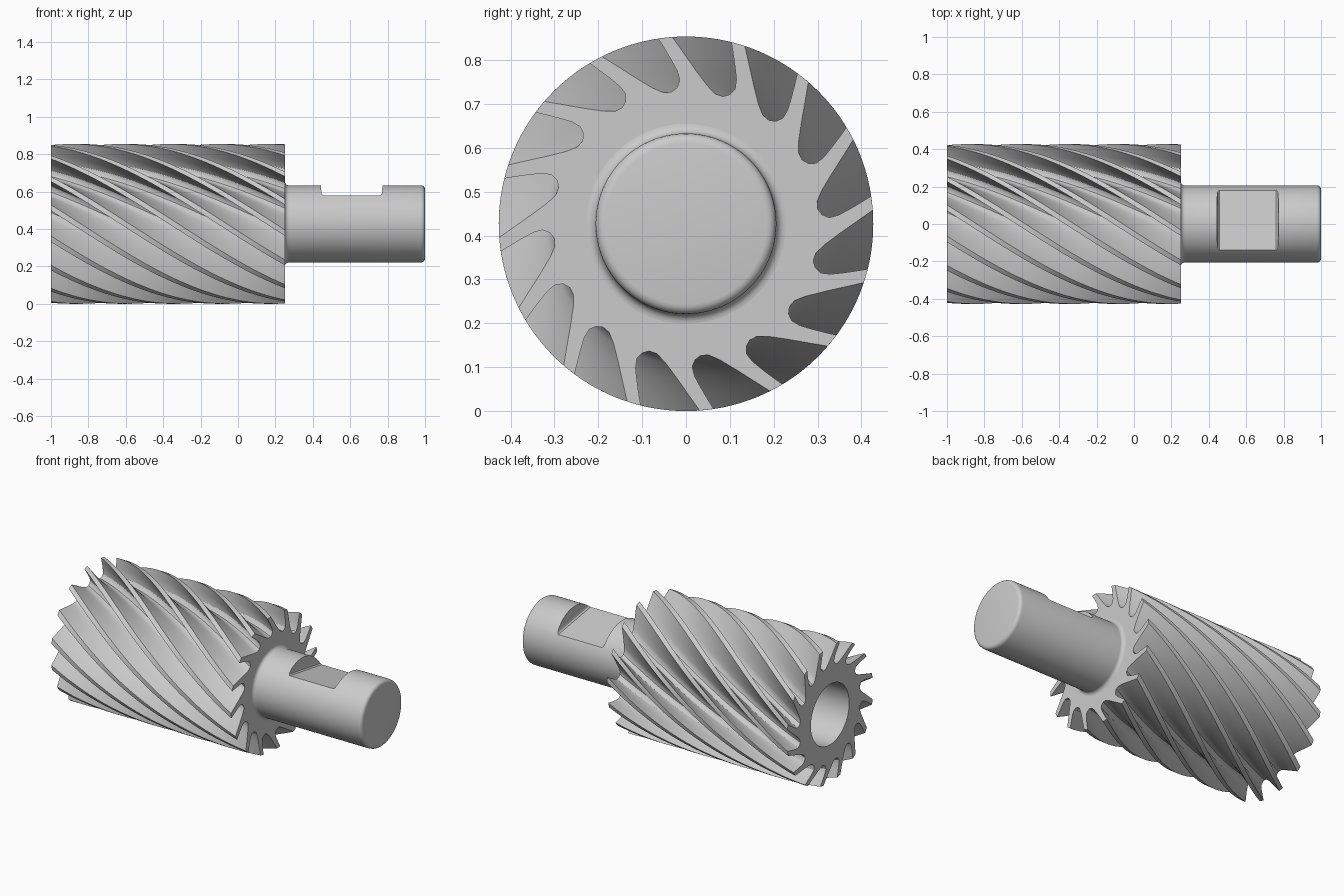
import bpy, bmesh
from math import sin, cos, pi, radians, atan2, hypot

if "Cube" in bpy.data.objects:
    bpy.data.objects.remove(bpy.data.objects["Cube"])

R, ZC = 0.427, 0.427            # cutter radius and axis height
X0, X1 = -1.0, 0.25             # toothed length
TEETH, STEPS = 16, 60
TWIST = radians(108) / (X1 - X0)


def loft(name, rings):
    """Skin closed rings of equal length and cap both ends."""
    bm = bmesh.new()
    vs = [[bm.verts.new(p) for p in r] for r in rings]
    n = len(vs[0])
    for a, b in zip(vs, vs[1:]):
        for i in range(n):
            j = (i + 1) % n
            bm.faces.new((a[i], a[j], b[j], b[i]))
    bm.faces.new(vs[0][::-1])
    bm.faces.new(vs[-1])
    bmesh.ops.recalc_face_normals(bm, faces=bm.faces[:])
    me = bpy.data.meshes.new(name)
    bm.to_mesh(me)
    bm.free()
    ob = bpy.data.objects.new(name, me)
    bpy.context.collection.objects.link(ob)
    return ob


def polar(x, r, a):
    return (x, r * cos(a), ZC + r * sin(a))


def lathe(name, profile, n=96):
    return loft(name, [[polar(x, r, 2 * pi * i / n) for i in range(n)] for x, r in profile])


def cut(ob, cutter):
    m = ob.modifiers.new("cut", 'BOOLEAN')
    m.operation, m.solver, m.object = 'DIFFERENCE', 'EXACT', cutter
    bpy.context.view_layer.objects.active = ob
    bpy.ops.object.modifier_apply(modifier=m.name)
    bpy.data.objects.remove(cutter)


def smooth(ob):
    bpy.ops.object.select_all(action='DESELECT')
    ob.select_set(True)
    bpy.context.view_layer.objects.active = ob
    bpy.ops.object.shade_smooth_by_angle(angle=radians(32))


# One gullet in (y, z) about the axis: leaning face, round root, back of the next tooth
gullet = [(0.251, 0.330), (0.244, 0.288), (0.237, 0.253), (0.189, 0.232)]
gullet = [(0.134, 0.405), (0.144, 0.362), (0.154, 0.317), (0.165, 0.273), (0.175, 0.248),
          (0.189, 0.236), (0.205, 0.234), (0.221, 0.241), (0.232, 0.260), (0.240, 0.287),
          (0.247, 0.314), (0.253, 0.342)]
unit = [(atan2(z, y), hypot(y, z)) for y, z in gullet][::-1]
unit[0], unit[-1] = (unit[0][0], R), (unit[-1][0], R)
unit.append((unit[-1][0] + radians(2.1), R))      # middle of the land

pitch = 2 * pi / TEETH
rings = []
for s in range(STEPS + 1):
    x = X0 + (X1 - X0) * s / STEPS
    rings.append([polar(x, r, a + k * pitch + TWIST * (x - X1))
                  for k in range(TEETH) for a, r in unit])
body = loft("fluted_cutter_body", rings)

# Blind bore in the far end
cut(body, lathe("bore_tool", [(X0 - 0.1, 0.19), (-0.15, 0.19)]))
smooth(body)

# Shank with root fillet and eased end
F, SR = 0.022, 0.206
fillet = [(X1 + F - F * cos(t * pi / 12), SR + F - F * sin(t * pi / 12)) for t in range(7)]
end = [(1 - F + F * sin(t * pi / 8), SR - F + F * cos(t * pi / 8)) for t in range(5)]
shank = lathe("shank", [(X1 - 0.01, SR + F)] + fillet + end)

# Clamping flat: slightly turned about the axis, with rounded corners
tilt, d = radians(-9.2), 0.127
slot = [(0.440, 0.25), (0.446, d + 0.02), (0.449, d + 0.007), (0.457, d),
        (0.760, d), (0.767, d + 0.007), (0.770, d + 0.02), (0.775, 0.25)]
flat = loft("flat_tool", [[(x, w * cos(tilt) - h * sin(tilt), ZC + w * sin(tilt) + h * cos(tilt))
                           for x, h in slot] for w in (-0.3, 0.3)])
cut(shank, flat)
smooth(shank)
